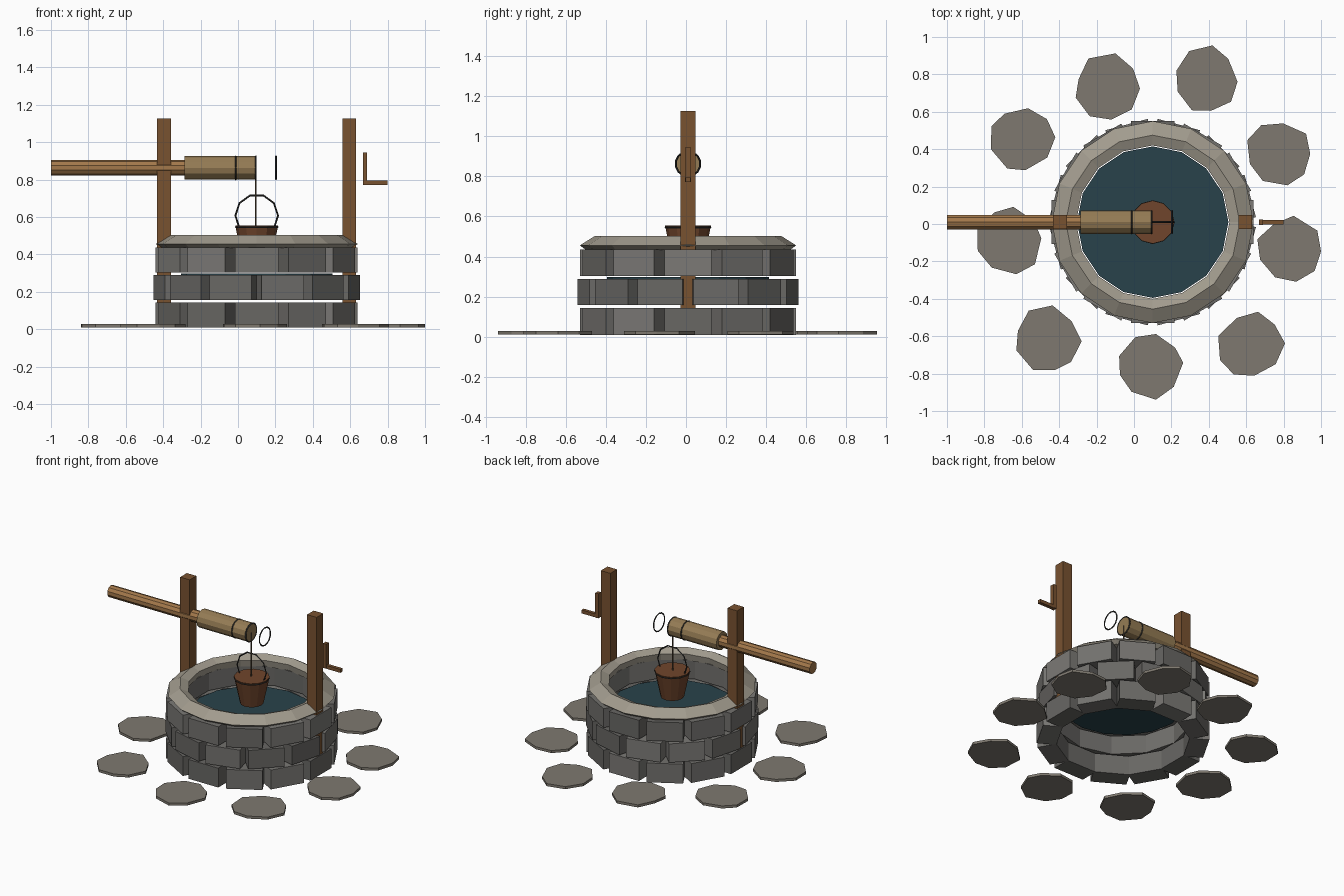
import bpy, bmesh, random
from math import pi, sin, cos, radians
from mathutils import Matrix, Vector

if "Cube" in bpy.data.objects:
    bpy.data.objects.remove(bpy.data.objects["Cube"])

random.seed(4)
CX, CY = 0.1, 0.01      # well centre
AXZ = 0.863             # winch axis height


def mat(name, r, g, b):
    m = bpy.data.materials.new(name)
    m.diffuse_color = (r, g, b, 1)
    m.use_nodes = True
    m.node_tree.nodes["Principled BSDF"].inputs["Base Color"].default_value = m.diffuse_color
    return m


STONE = [mat("stone_%d" % i, v, v * 0.97, v * 0.91) for i, v in enumerate((0.14, 0.17, 0.20))]
CAP = mat("cap_stone", 0.36, 0.33, 0.27)
PATH = mat("path_stone", 0.21, 0.19, 0.16)
WATER = mat("water", 0.022, 0.055, 0.07)
POST = mat("post_wood", 0.19, 0.085, 0.03)
AXLE = mat("axle_wood", 0.37, 0.19, 0.07)
DRUM = mat("drum_wood", 0.30, 0.20, 0.09)
BUCKET = mat("bucket_wood", 0.16, 0.06, 0.025)
IRON = mat("iron", 0.03, 0.03, 0.028)
ROPE = mat("rope", 0.10, 0.07, 0.04)


def finish(name, bm, m):
    bmesh.ops.recalc_face_normals(bm, faces=bm.faces)
    me = bpy.data.meshes.new(name)
    bm.to_mesh(me)
    bm.free()
    me.materials.append(m)
    ob = bpy.data.objects.new(name, me)
    bpy.context.collection.objects.link(ob)
    return ob


def box(name, x, y, z, m, rot=0.0):
    """Box from (min, max) ranges, then turned about the well axis."""
    bm = bmesh.new()
    size = Matrix.Diagonal((x[1] - x[0], y[1] - y[0], z[1] - z[0], 1))
    mid = Matrix.Translation([(a + b) / 2 for a, b in (x, y, z)])
    turn = Matrix.Translation((CX, CY, 0)) @ Matrix.Rotation(rot, 4, 'Z')
    bmesh.ops.create_cube(bm, size=1, matrix=turn @ mid @ size)
    return finish(name, bm, m)


def cone(name, a, b, r1, r2, sides, m):
    """Capped cylinder or cone from point a to point b."""
    a, b = Vector(a), Vector(b)
    q = (b - a).to_track_quat('Z', 'Y').to_matrix().to_4x4()
    bm = bmesh.new()
    bmesh.ops.create_cone(bm, cap_ends=True, segments=sides, radius1=r1, radius2=r2,
                          depth=(b - a).length, matrix=Matrix.Translation((a + b) / 2) @ q)
    return finish(name, bm, m)


def lathe(name, profile, sides, m, matrix):
    """Closed profile of (radius, height) swept round the local z axis."""
    bm = bmesh.new()
    rings = [[bm.verts.new((r * cos(2 * pi * i / sides), r * sin(2 * pi * i / sides), h))
              for r, h in profile] for i in range(sides)]
    n = len(profile)
    for i in range(sides):
        p, q = rings[i], rings[(i + 1) % sides]
        for j in range(n):
            k = (j + 1) % n
            bm.faces.new((p[j], q[j], q[k], p[k]))
    bmesh.ops.transform(bm, matrix=matrix, verts=bm.verts)
    return finish(name, bm, m)


def ring(name, r, t, sides, m, matrix):
    prof = [(r + t * cos(a * pi / 2), t * sin(a * pi / 2)) for a in range(4)]
    return lathe(name, prof, sides, m, matrix)


# Wall: three staggered courses of twelve blocks
for c, (z0, z1) in enumerate(((0.008, 0.144), (0.157, 0.289), (0.302, 0.436))):
    for i in range(12):
        box("wall_stone_%d_%d" % (c + 1, i + 1), (0.412, 0.54), (-0.117, 0.117), (z0, z1),
            random.choice(STONE), radians(30 * i + 15 * (c % 2)))

# Cap ring and water
lathe("cap_ring", [(0.51, 0.433), (0.54, 0.456), (0.465, 0.503), (0.41, 0.48), (0.42, 0.433)],
      16, CAP, Matrix.Translation((CX, CY, 0)))
cone("water", (CX, CY, 0.288), (CX, CY, 0.298), 0.405, 0.405, 16, WATER)

# Posts
for side, name in ((-1, "left_post"), (1, "right_post")):
    x = side * 0.495
    box(name, (x - 0.037, x + 0.037), (-0.037, 0.037), (0.142, 1.127), POST)

# Winch: axle, drum, iron bands
cone("axle", (-1, CY, AXZ), (0.09, CY, AXZ), 0.041, 0.041, 10, AXLE)
cone("drum", (-0.287, CY, AXZ), (0.097, CY, AXZ), 0.063, 0.063, 12, DRUM)
for i, x in enumerate((-0.012, 0.095, 0.203)):
    ring("drum_band_%d" % (i + 1), 0.062, 0.005, 14, IRON,
         Matrix.Translation((x, CY, AXZ)) @ Matrix.Rotation(pi / 2, 4, 'Y'))

# Crank
box("crank_arm", (0.567, 0.591), (-0.015, 0.015), (0.772, 0.945), POST)
box("crank_handle", (0.575, 0.70), (-0.012, 0.012), (0.771, 0.795), POST)

# Bucket with iron band, bail handle and rope
cone("bucket", (CX, CY, 0.37), (CX, CY, 0.555), 0.076, 0.115, 12, BUCKET)
ring("bucket_band", 0.112, 0.005, 12, IRON, Matrix.Translation((CX, CY, 0.546)))
cu = bpy.data.curves.new("bucket_handle", 'CURVE')
cu.dimensions = '3D'
cu.bevel_depth = 0.005
cu.bevel_resolution = 0
cu.use_fill_caps = True
sp = cu.splines.new('POLY')
sp.points.add(7)
for p, a in zip(sp.points, range(-36, 217, 36)):
    p.co = (CX + 0.114 * cos(radians(a)), CY, 0.607 + 0.114 * sin(radians(a)), 1)
cu.materials.append(IRON)
bpy.context.collection.objects.link(bpy.data.objects.new("bucket_handle", cu))
cone("rope", (0.095, CY, 0.54), (0.095, CY, 0.863), 0.005, 0.005, 6, ROPE)

# Path stones: irregular flat slabs around the well
CENTRES = [(-.14, .73), (.385, .77), (.775, .37), (.835, -.14), (.62, -.65),
           (.085, -.76), (-.465, -.62), (-.665, -.09), (-.60, .45)]
for i, (x, y) in enumerate(CENTRES):
    bm = bmesh.new()
    pts = []
    for k in range(9):
        a = 2 * pi * (k + random.uniform(-0.15, 0.15)) / 9
        r = random.uniform(0.162, 0.188)
        pts.append((min(x + r * cos(a), 1.0), y + r * sin(a)))
    low = [bm.verts.new((px, py, 0.010)) for px, py in pts]
    top = [bm.verts.new((px, py, 0.028)) for px, py in pts]
    bm.faces.new(low[::-1])
    bm.faces.new(top)
    for k in range(9):
        j = (k + 1) % 9
        bm.faces.new((low[k], low[j], top[j], top[k]))
    finish("path_stone_%d" % (i + 1), bm, PATH)
